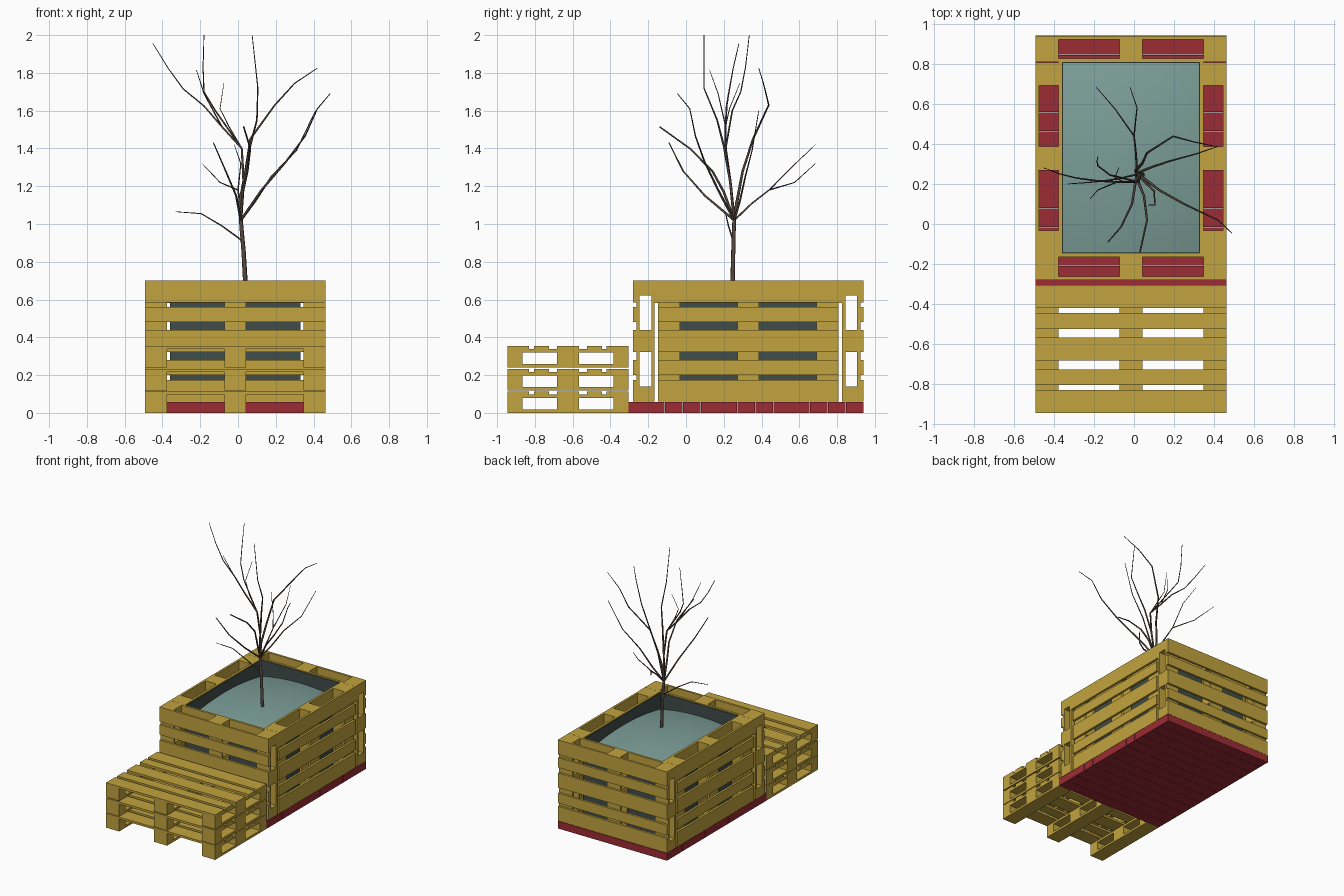
import bpy, bmesh, math
from mathutils import Matrix, Vector

cube = bpy.data.objects.get("Cube")
if cube:
    bpy.data.objects.remove(cube)


def material(name, r, g, b):
    m = bpy.data.materials.new(name)
    m.use_nodes = True
    m.diffuse_color = (r, g, b, 1)
    m.node_tree.nodes["Principled BSDF"].inputs["Base Color"].default_value = (r, g, b, 1)
    return m


WOOD = material("yellow wood", .54, .37, .05)
RED = material("red boards", .34, .025, .035)
LINING = material("dark lining", .05, .075, .068)
SOIL = material("grey green soil", .2, .34, .31)
BARK = material("bark", .09, .065, .05)


def add_box(bm, x0, x1, y0, y1, z0, z1):
    size = Matrix.Diagonal((x1 - x0, y1 - y0, z1 - z0, 1))
    middle = Matrix.Translation(((x0 + x1) / 2, (y0 + y1) / 2, (z0 + z1) / 2))
    bmesh.ops.create_cube(bm, size=1, matrix=middle @ size)


def to_mesh(bm, name, mat):
    mesh = bpy.data.meshes.new(name)
    bm.to_mesh(mesh)
    bm.free()
    mesh.materials.append(mat)
    return mesh


def place(name, data, matrix=Matrix()):
    ob = bpy.data.objects.new(name, data)
    bpy.context.collection.objects.link(ob)
    ob.matrix_world = matrix
    return ob


# Shared pallet: deck along x on top, three runners along y below
LENGTH, WIDTH, HEIGHT, BOARD = .954, .64, .114, .0172
WIDE, NARROW = .115, .079
MID_X = -.015


def pallet_mesh():
    bm = bmesh.new()
    hx, hy = LENGTH / 2, WIDTH / 2
    y = -hy
    for width, gap in ((WIDE, .025), (NARROW, .0435), (WIDE, .0435), (NARROW, .025), (WIDE, 0)):
        add_box(bm, -hx, hx, y, y + width, HEIGHT - BOARD, HEIGHT)
        y += width + gap
    for x in (-hx, -WIDE / 2, hx - WIDE):
        add_box(bm, x, x + WIDE, -hy, hy, 0, BOARD)
        add_box(bm, x, x + WIDE, -hy, hy, HEIGHT - 2 * BOARD, HEIGHT - BOARD)
        for y0, y1 in ((-hy, NARROW - hy), (-WIDE / 2, WIDE / 2), (hy - NARROW, hy)):
            add_box(bm, x, x + WIDE, y0, y1, BOARD, HEIGHT - 2 * BOARD)
    return to_mesh(bm, "pallet", WOOD)


pallet = pallet_mesh()

# Bench of three stacked pallets
for level, z in (("bottom", 0), ("middle", .119), ("top", .241)):
    place("bench_pallet_" + level, pallet, Matrix.Translation((MID_X, -.625, z)))

# Planter walls: pallets stood on edge with the deck facing out
MID_Y = .33
upright = Matrix.Rotation(math.pi / 2, 4, 'X')
half_y, half_x = .496, LENGTH / 2 - HEIGHT
for i, (side, reach) in enumerate((("front", half_y), ("right", half_x),
                                   ("back", half_y), ("left", half_x))):
    turn = Matrix.Rotation(i * math.pi / 2, 4, 'Z')
    spot = Matrix.Translation((MID_X, MID_Y, .38))
    place("planter_wall_" + side, pallet, spot @ turn @ Matrix.Translation((0, -reach, 0)) @ upright)

# Inner rim boards around the top
inner_x, inner_y, rim = half_x - .018, half_y - .018, .018
bm = bmesh.new()
for s in (-1, 1):
    ys = sorted((MID_Y + s * inner_y, MID_Y + s * half_y))
    xs = sorted((MID_X + s * inner_x, MID_X + s * half_x))
    add_box(bm, MID_X - LENGTH / 2, MID_X + LENGTH / 2, *ys, .583, .7)
    add_box(bm, *xs, MID_Y - inner_y, MID_Y + inner_y, .583, .7)
place("rim_boards", to_mesh(bm, "rim_boards", WOOD))

# Red floor boards
bm = bmesh.new()
pitch = 1.247 / 13
for i in range(13):
    y = -.305 + i * pitch
    add_box(bm, MID_X - LENGTH / 2, MID_X + LENGTH / 2, y + .001, y + pitch - .001, 0, .058)
place("base_boards", to_mesh(bm, "base_boards", RED))

# Thin lining inside the walls
bm = bmesh.new()
skin = .005
for s in (-1, 1):
    ys = sorted((MID_Y + s * inner_y, MID_Y + s * (inner_y - skin)))
    xs = sorted((MID_X + s * inner_x, MID_X + s * (inner_x - skin)))
    add_box(bm, MID_X - inner_x, MID_X + inner_x, *ys, .06, .693)
    add_box(bm, *xs, MID_Y - inner_y, MID_Y + inner_y, .06, .693)
place("lining", to_mesh(bm, "lining", LINING))

# Mounded soil
bm = bmesh.new()
bmesh.ops.create_grid(bm, x_segments=16, y_segments=20, size=1)
for v in bm.verts:
    u, w = v.co.x, v.co.y
    v.co = (MID_X + u * (inner_x - skin), MID_Y + w * (inner_y - skin),
            .65 - .035 * u * u - .05 * w * w)
for f in bm.faces:
    f.smooth = True
place("soil", to_mesh(bm, "soil", SOIL))


# Bare tree: tapered tubes along short paths
def limb(name, start, end, *points):
    curve = bpy.data.curves.new(name, 'CURVE')
    curve.dimensions = '3D'
    curve.bevel_depth = 1
    curve.bevel_resolution = 1
    curve.use_fill_caps = True
    spline = curve.splines.new('POLY')
    spline.points.add(len(points) - 1)
    for i, (p, co) in enumerate(zip(spline.points, points)):
        p.co = (*co, 1)
        p.radius = start + (end - start) * i / (len(points) - 1)
    curve.materials.append(BARK)
    place(name, curve)


fork = Vector((.015, .255, 1.02))
crown = Vector((.02, .21, 1.4))
side = Vector((0, .44, 1.18))
limb("trunk", .013, .009, (.043, .245, .62), (.03, .25, .85), fork, (.01, .27, 1.12))
limb("left_stem", .008, .006, fork, (.03, .235, 1.22), crown)
limb("tall_left_branch", .006, .002, crown, (-.085, .21, 1.515), (-.18, .215, 1.625),
     (-.29, .23, 1.715), (-.37, .25, 1.825), (-.45, .28, 1.955))
limb("upper_left_branch", .005, .002, crown, (-.12, .245, 1.6), (-.18, .29, 1.7),
     (-.185, .315, 1.83), (-.18, .335, 2))
limb("thin_left_branch", .004, .0015, (-.085, .21, 1.515), (-.18, .17, 1.69), (-.22, .125, 1.815))
limb("inner_left_twig", .004, .0015, crown, (-.05, .21, 1.52), (-.095, .23, 1.61), (-.075, .285, 1.745))
limb("tall_middle_branch", .007, .002, (.03, .235, 1.22), (.065, .2, 1.415), (.1, .165, 1.55),
     (.105, .095, 1.72), (.075, .095, 2))
limb("right_back_branch", .008, .002, (.01, .27, 1.12), (.04, .3, 1.28), (.065, .355, 1.45),
     (.195, .438, 1.63), (.3, .41, 1.745), (.42, .385, 1.825))
limb("right_middle_branch", .007, .002, fork, (.09, .285, 1.12), (.18, .315, 1.255),
     (.31, .35, 1.39), (.41, .385, 1.6))
limb("right_front_branch", .007, .002, fork, (.125, .17, 1.18), (.25, .1, 1.325),
     (.355, .05, 1.465), (.42, .02, 1.61), (.488, -.045, 1.69))
limb("front_branch", .008, .004, fork, (.025, .2, 1.17), (.05, .14, 1.28), (.065, .02, 1.4),
     (.03, -.14, 1.515))
limb("front_left_branch", .007, .003, fork, (-.01, .1, 1.15), (-.065, -.015, 1.28), (-.13, -.09, 1.43))
limb("back_branch", .006, .004, fork, (.01, .35, 1.11), side)
limb("back_left_twig", .004, .0015, side, (-.095, .575, 1.22), (-.19, .685, 1.32))
limb("back_twig", .004, .0015, side, (.015, .58, 1.32), (-.02, .685, 1.42))
limb("low_left_branch", .005, .002, (.025, .25, .91), (-.085, .225, .99), (-.195, .21, 1.055),
     (-.33, .2, 1.065))
